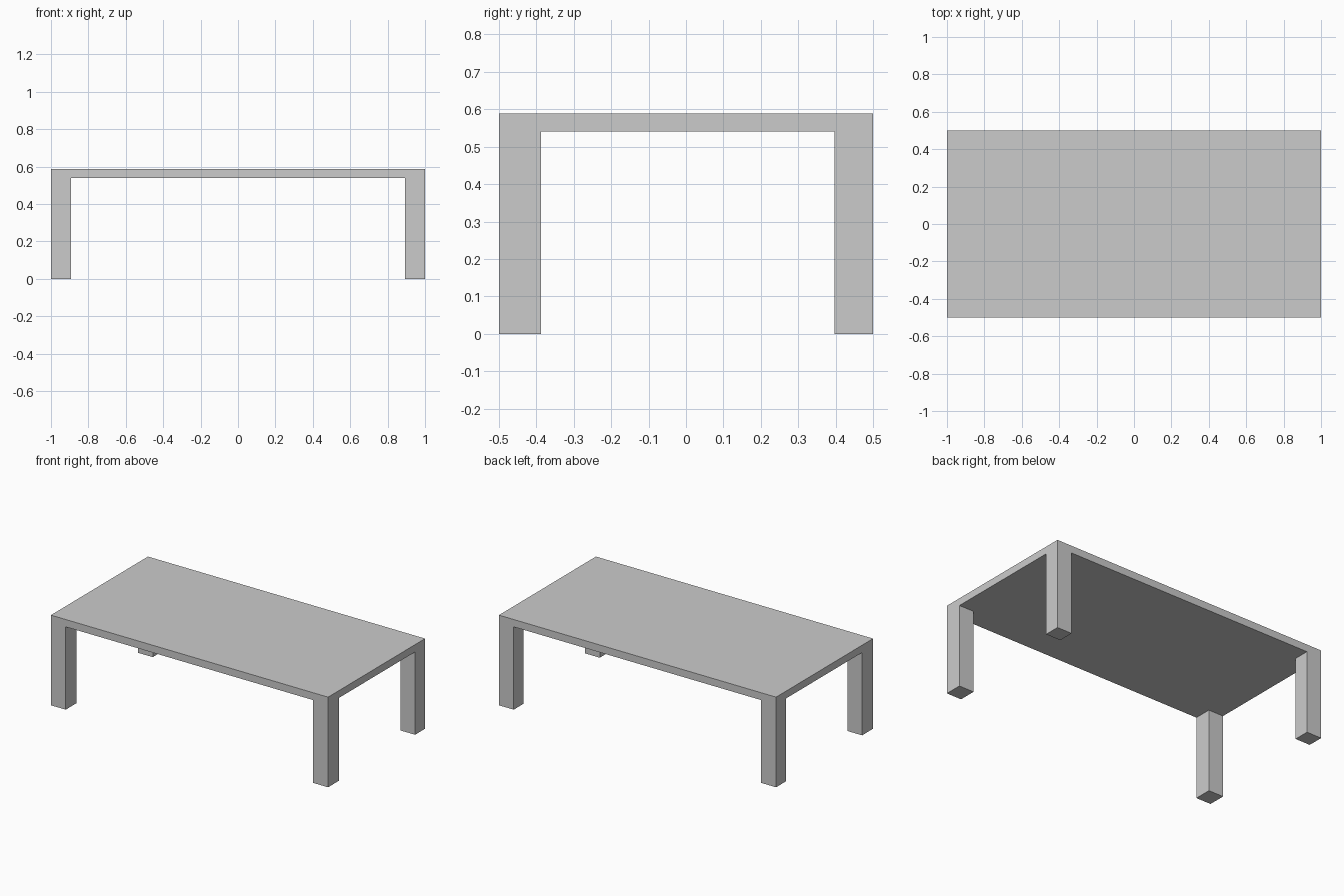
import bpy, bmesh
from mathutils import Matrix, Vector

if "Cube" in bpy.data.objects:
    bpy.data.objects.remove(bpy.data.objects["Cube"])

TOP, UNDER = 0.588, 0.54
LEG_X = 0.893                        # inner face of legs along x
LEG_FRONT, LEG_BACK = -0.387, 0.397  # inner faces of legs along y

bm = bmesh.new()

# table top slab
slab = Matrix.Translation((0, 0, (TOP + UNDER) / 2)) @ Matrix.Diagonal((2, 1, TOP - UNDER, 1))
bmesh.ops.create_cube(bm, size=1, matrix=slab)

# cut lines marking the four leg footprints
for co, no in (((-LEG_X, 0, 0), (1, 0, 0)), ((LEG_X, 0, 0), (1, 0, 0)),
               ((0, LEG_FRONT, 0), (0, 1, 0)), ((0, LEG_BACK, 0), (0, 1, 0))):
    bmesh.ops.bisect_plane(bm, geom=bm.verts[:] + bm.edges[:] + bm.faces[:],
                           plane_co=co, plane_no=no)

# legs pulled down from the underside corners
bm.normal_update()
corners = []
for f in bm.faces:
    c = f.calc_center_median()
    if f.normal.z < -0.9 and abs(c.x) > LEG_X and not LEG_FRONT < c.y < LEG_BACK:
        corners.append(f)
for f in bmesh.ops.extrude_discrete_faces(bm, faces=corners)["faces"]:
    bmesh.ops.translate(bm, verts=f.verts[:], vec=Vector((0, 0, -UNDER)))

# weld the joints and clean the flat surfaces
bmesh.ops.remove_doubles(bm, verts=bm.verts[:], dist=1e-5)
bmesh.ops.dissolve_limit(bm, angle_limit=0.01, verts=bm.verts[:], edges=bm.edges[:])
bmesh.ops.recalc_face_normals(bm, faces=bm.faces[:])

mesh = bpy.data.meshes.new("table")
bm.to_mesh(mesh)
bm.free()
bpy.context.collection.objects.link(bpy.data.objects.new("table", mesh))
